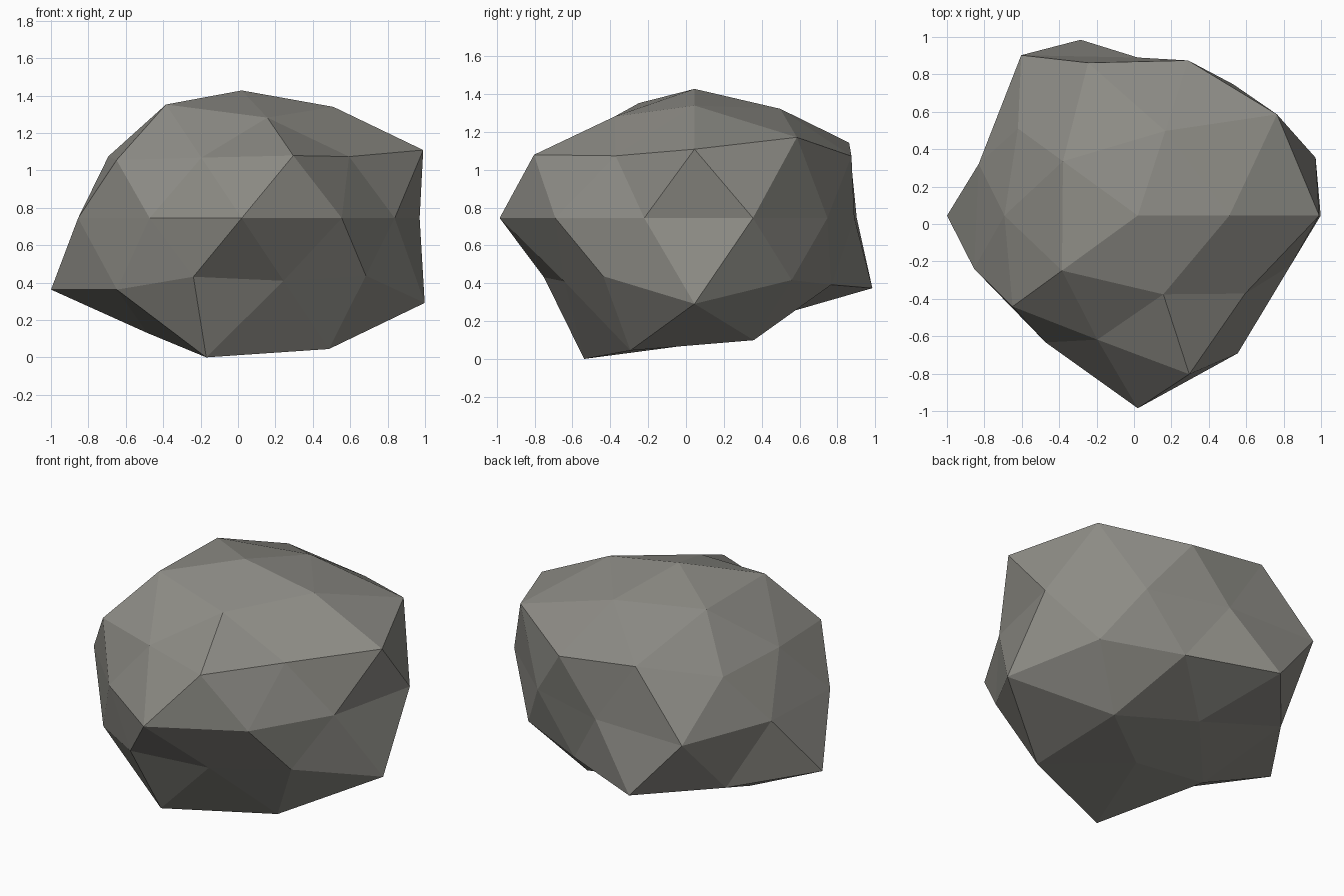
import bpy, bmesh, math

if "Cube" in bpy.data.objects:
    bpy.data.objects.remove(bpy.data.objects["Cube"])

# Radius of each bump, ring by ring from the crown down, each ring counter-clockwise from +x
RINGS = [
    [0.91],                                                          # crown
    [0.932, 0.905, 0.94, 0.952, 0.842],                              # upper cap
    [1.082, 1.01, 0.838, 0.82, 0.834],                               # shoulder
    [1.085, 0.975, 0.885, 0.925, 0.997],                             # shoulder corners
    [1.0, 0.868, 0.845, 1.06, 0.894, 0.92, 0.838, 1.03, 0.91, 0.86], # waist
    [0.977, 1.105, 1.14, 0.935, 0.917],                              # lower corners
    [1.15, 0.894, 0.99, 0.97, 0.85],                                 # lower flank
    [1.012, 0.82, 0.962, 1.167, 1.097],                              # underside
    [0.89],                                                          # base
]
CENTRE = (0.02, 0.045, 0.745)
FLATTEN = 0.75


def ring_order(v):
    """Sort by height, then by angle around z."""
    angle = (math.degrees(math.atan2(v.co.y, v.co.x)) + 1) % 360
    return (-round(v.co.z, 2), angle)


# Stone: a low-poly sphere, lumped along its radii and squashed
bm = bmesh.new()
bmesh.ops.create_icosphere(bm, subdivisions=2, radius=1.0)
radii = [r for ring in RINGS for r in ring]
for v, r in zip(sorted(bm.verts, key=ring_order), radii):
    d = v.co.normalized() * r
    v.co = (CENTRE[0] + d.x, CENTRE[1] + d.y, CENTRE[2] + d.z * FLATTEN)

# Stand it on the ground
low = min(v.co.z for v in bm.verts)
for v in bm.verts:
    v.co.z -= low
for f in bm.faces:
    f.smooth = False
bmesh.ops.recalc_face_normals(bm, faces=bm.faces)

mesh = bpy.data.meshes.new("rock")
bm.to_mesh(mesh)
bm.free()

stone = bpy.data.materials.new("warm grey stone")
stone.diffuse_color = (0.265, 0.26, 0.235, 1.0)
stone.use_nodes = True
stone.node_tree.nodes["Principled BSDF"].inputs["Base Color"].default_value = stone.diffuse_color
mesh.materials.append(stone)

rock = bpy.data.objects.new("rock", mesh)
bpy.context.collection.objects.link(rock)
